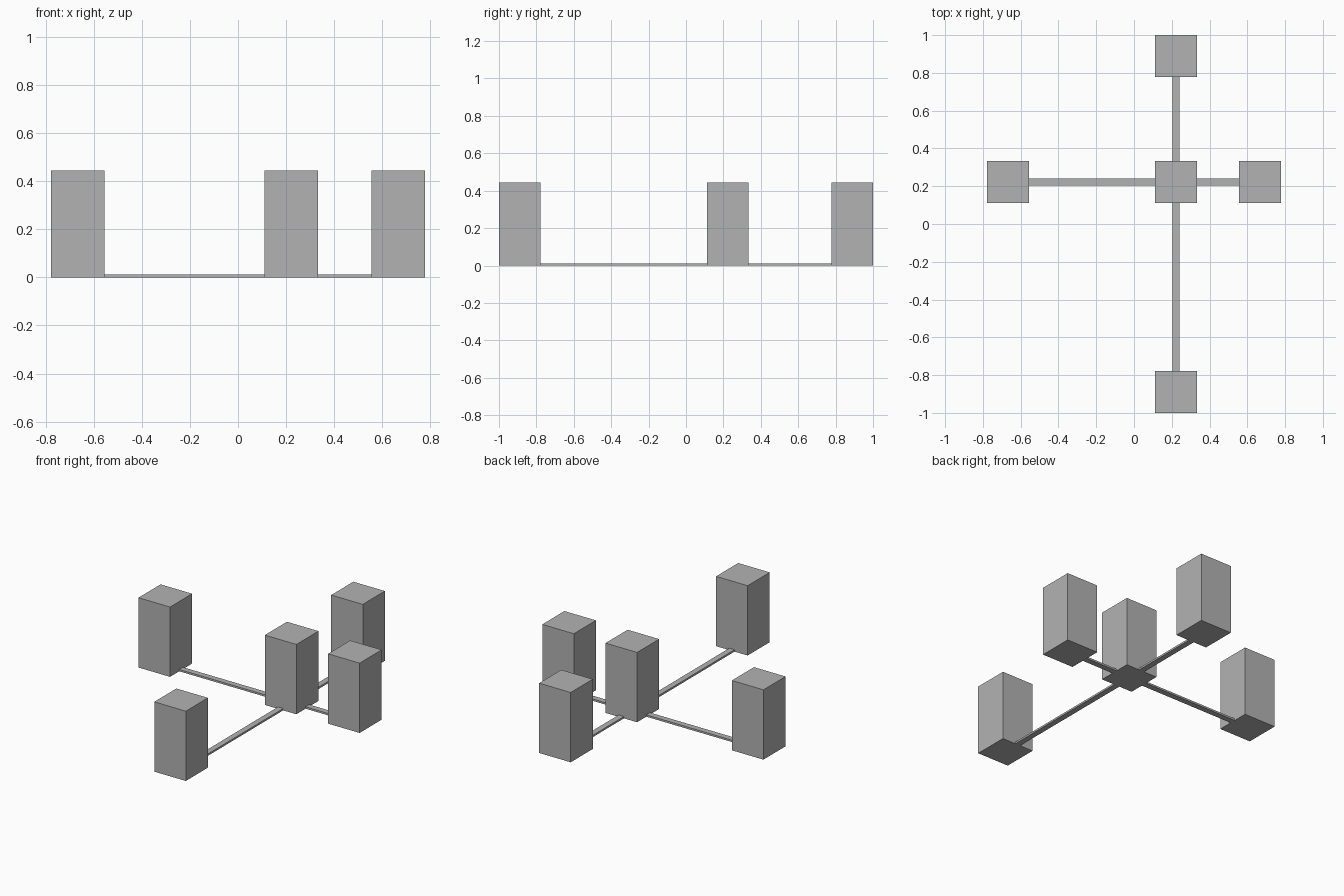
import bpy
from mathutils import Vector

cube = bpy.data.objects.get("Cube")
if cube:
    bpy.data.objects.remove(cube, do_unlink=True)

grey = bpy.data.materials.new("plain grey")
grey.use_nodes = True
colour = (0.45, 0.45, 0.45, 1)
grey.diffuse_color = colour
grey.node_tree.nodes["Principled BSDF"].inputs["Base Color"].default_value = colour

SIDE, HEIGHT = 0.222, 0.444      # pillar
BAR_W, BAR_H = 0.037, 0.012      # connecting bar
HUB = Vector((0.222, 0.222))


def box(name, centre, size):
    """Box standing on the ground."""
    bpy.ops.mesh.primitive_cube_add(size=1, location=(centre[0], centre[1], size[2] / 2))
    ob = bpy.context.object
    ob.name = name
    ob.scale = size
    bpy.ops.object.transform_apply(location=False, rotation=False, scale=True)
    ob.data.materials.append(grey)


# Central pillar
box("centre_pillar", HUB, (SIDE, SIDE, HEIGHT))

# Outer pillars, each joined to the centre by a thin bar between facing sides
ends = {
    "left": Vector((0.667, HUB.y)),
    "right": Vector((-0.667, HUB.y)),
    "back": Vector((HUB.x, 0.889)),
    "front": Vector((HUB.x, -0.889)),
}
for side, end in ends.items():
    box(side + "_pillar", end, (SIDE, SIDE, HEIGHT))
    span = end - HUB
    length = span.length - SIDE
    along_x = abs(span.x) > abs(span.y)
    size = (length, BAR_W, BAR_H) if along_x else (BAR_W, length, BAR_H)
    box(side + "_bar", (HUB + end) / 2, size)
